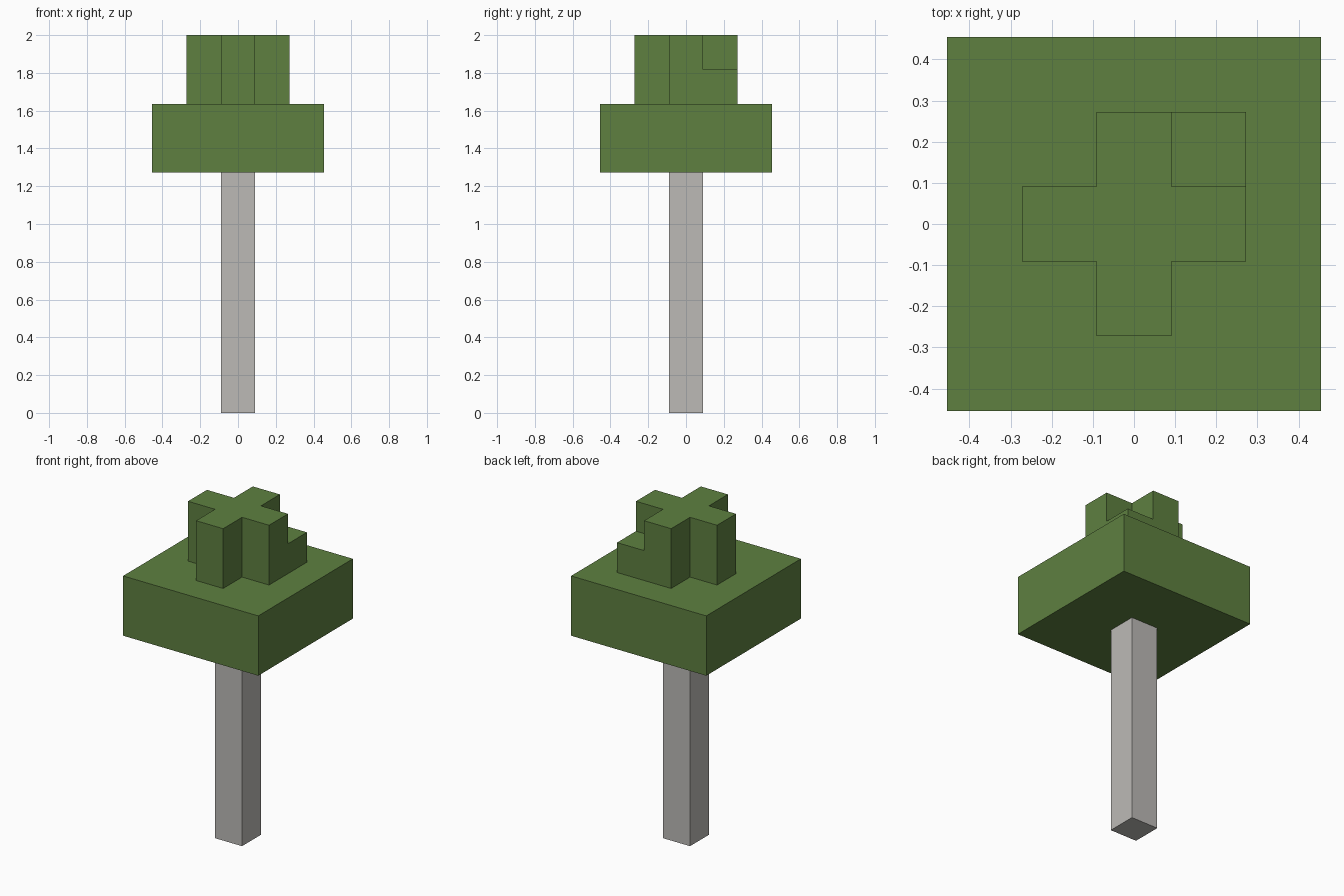
import bpy
import bmesh

if "Cube" in bpy.data.objects:
    bpy.data.objects.remove(bpy.data.objects["Cube"], do_unlink=True)

U = 2 / 11  # one block of the grid


def material(name, color):
    mat = bpy.data.materials.new(name)
    mat.use_nodes = True
    mat.diffuse_color = color
    bsdf = next(n for n in mat.node_tree.nodes if n.type == "BSDF_PRINCIPLED")
    bsdf.inputs["Base Color"].default_value = color
    bsdf.inputs["Roughness"].default_value = 0.9
    return mat


def prism(name, outline, bottom, top, mat):
    """Extrude an outline given in blocks from bottom to top."""
    bm = bmesh.new()
    base = bm.faces.new([bm.verts.new((x * U, y * U, bottom * U)) for x, y in outline])
    ext = bmesh.ops.extrude_face_region(bm, geom=[base], use_keep_orig=True)
    verts = [g for g in ext["geom"] if isinstance(g, bmesh.types.BMVert)]
    bmesh.ops.translate(bm, verts=verts, vec=(0, 0, (top - bottom) * U))
    bmesh.ops.recalc_face_normals(bm, faces=bm.faces)
    mesh = bpy.data.meshes.new(name)
    bm.to_mesh(mesh)
    bm.free()
    mesh.materials.append(mat)
    obj = bpy.data.objects.new(name, mesh)
    bpy.context.collection.objects.link(obj)
    return obj


def rect(x0, y0, x1, y1):
    return [(x0, y0), (x1, y0), (x1, y1), (x0, y1)]


leaf = material("leaf green", (0.112, 0.216, 0.051, 1))
bark = material("pale grey bark", (0.503, 0.491, 0.468, 1))

# Square trunk and wide leaf slab
prism("trunk", rect(-.5, -.5, .5, .5), 0, 7, bark)
prism("lower_leaves", rect(-2.5, -2.5, 2.5, 2.5), 7, 9, leaf)

# Plus-shaped crown: one arm corner sequence turned through four quarters
plus = []
arm = [(.5, -.5), (1.5, -.5), (1.5, .5)]
for _ in range(4):
    plus += arm
    arm = [(-y, x) for x, y in arm]
prism("crown_leaves", plus, 9, 11, leaf)

# Single low block filling the back left corner of the crown
prism("corner_leaves", rect(.5, .5, 1.5, 1.5), 9, 10, leaf)
